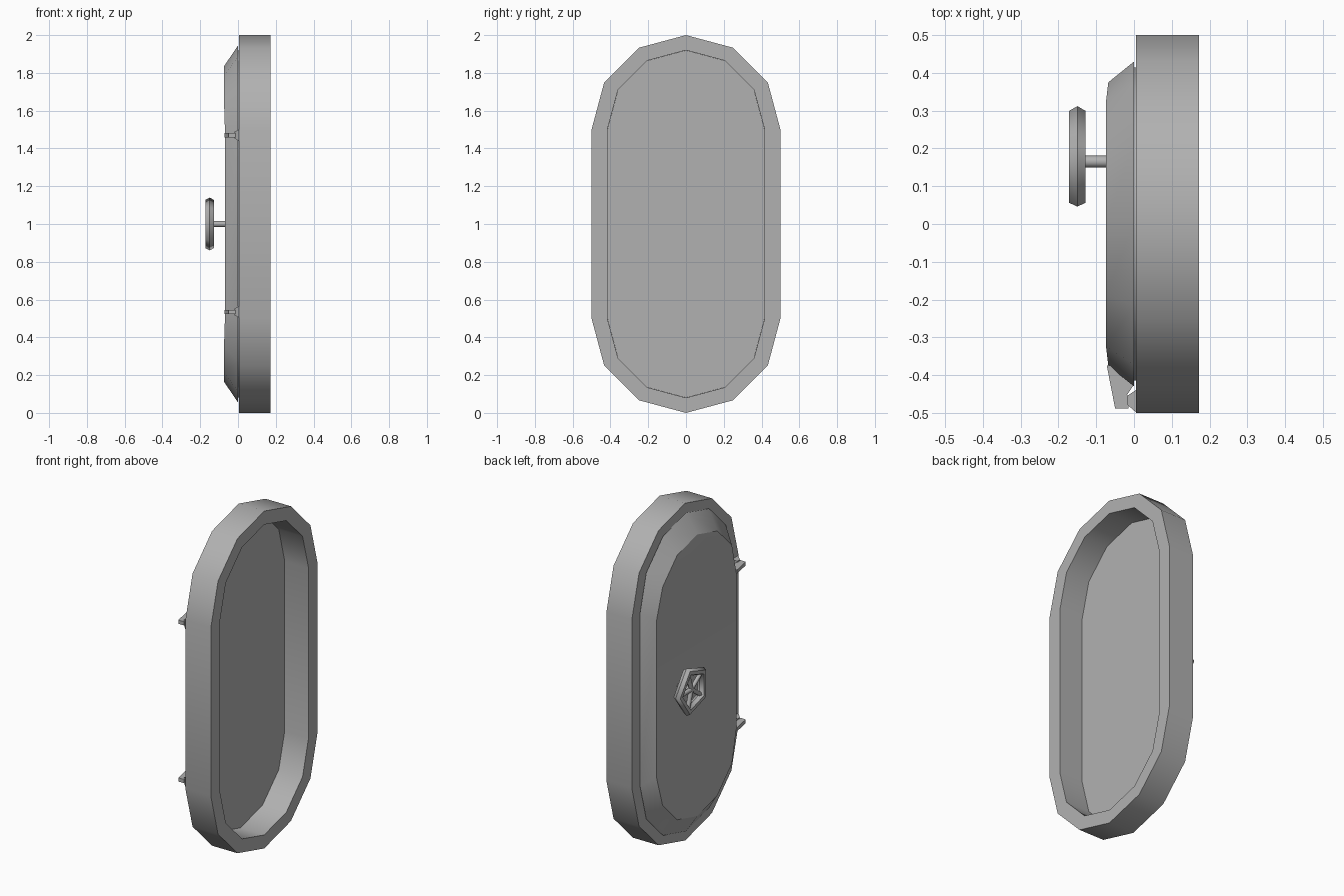
import bpy, bmesh, math
from math import sin, cos, pi
from mathutils import Vector

if "Cube" in bpy.data.objects:
    bpy.data.objects.remove(bpy.data.objects["Cube"])

# Dark grey paint shared by every part
paint = bpy.data.materials.new("dark_grey_paint")
paint.diffuse_color = (0.44, 0.44, 0.44, 1)
paint.use_nodes = True
paint.node_tree.nodes["Principled BSDF"].inputs["Base Color"].default_value = paint.diffuse_color


def make(name, bm, angle=40):
    bmesh.ops.recalc_face_normals(bm, faces=bm.faces)
    me = bpy.data.meshes.new(name)
    bm.to_mesh(me)
    bm.free()
    me.materials.append(paint)
    ob = bpy.data.objects.new(name, me)
    bpy.context.collection.objects.link(ob)
    bpy.ops.object.select_all(action='DESELECT')
    ob.select_set(True)
    bpy.context.view_layer.objects.active = ob
    if angle:
        bpy.ops.object.shade_smooth_by_angle(angle=math.radians(angle))
    return ob


def capsule(r, half, x, x_side=None):
    """Pill outline; x_side shifts the corners of the straight sides."""
    pts = []
    for end in (1, -1):
        for i in range(7):
            a = i * pi / 6 + (0 if end > 0 else pi)
            px = x_side if x_side is not None and i in (0, 6) else x
            pts.append((px, r * cos(a), 1 + end * half + r * sin(a)))
    return pts


def loft(bm, loops, closed=False, caps=True):
    rings = [[bm.verts.new(p) for p in lp] for lp in loops]
    pairs = list(zip(rings, rings[1:]))
    if closed:
        pairs.append((rings[-1], rings[0]))
    for a, b in pairs:
        n = len(a)
        for i in range(n):
            j = (i + 1) % n
            bm.faces.new((a[i], a[j], b[j], b[i]))
    if caps and not closed:
        bm.faces.new(rings[0])
        bm.faces.new(rings[-1])
    return rings


# Frame ring
bm = bmesh.new()
loft(bm, [capsule(0.5, 0.5, 0.005), capsule(0.5, 0.5, 0.172),
          capsule(0.415, 0.505, 0.172), capsule(0.415, 0.505, 0.005)], closed=True)
make("door_frame", bm)

# Door panel: chamfered rim, outer face closed in planar cross strips
bm = bmesh.new()
back, f = loft(bm, [capsule(0.43, 0.515, 0.0), capsule(0.375, 0.46, -0.074, -0.068)], caps=False)
bm.faces.new(back)
bm.faces.new((f[0], f[6], f[7], f[13]))
for o in (0, 7):
    bm.faces.new((f[o], f[o + 1], f[o + 5], f[o + 6]))
    bm.faces.new(f[o + 1:o + 6])
make("door_panel", bm, 31)

# Plug that seats the door in the frame opening
bm = bmesh.new()
loft(bm, [capsule(0.4145, 0.505, -0.005), capsule(0.4145, 0.505, 0.016)])
make("door_plug", bm)

# Hand wheel: five-sided ring with a hexagonal section
CY, CZ, CX = 0.165, 1.0, -0.150
bm = bmesh.new()
loops = []
for k in range(5):
    a = 2 * pi * k / 5
    loops.append([(CX + 0.025 * sin(t * pi / 3),
                   CY + (0.122 + 0.025 * cos(t * pi / 3)) * cos(a),
                   CZ + (0.122 + 0.025 * cos(t * pi / 3)) * sin(a)) for t in range(6)])
rings = loft(bm, loops, closed=True)
# Keep the long creases sharp, blend round the five corners
for face in bm.faces:
    face.smooth = True
ring_of = {v: k for k, ring in enumerate(rings) for v in ring}
for e in bm.edges:
    e.smooth = ring_of[e.verts[0]] == ring_of[e.verts[1]]
make("wheel_rim", bm, 0)


def rod(name, p, q, r, n):
    p, q = Vector(p), Vector(q)
    d = (q - p).normalized()
    u = d.cross(Vector((0, 0, 1)) if abs(d.z) < 0.9 else Vector((1, 0, 0))).normalized()
    v = d.cross(u)
    bm = bmesh.new()
    loft(bm, [[c + r * (u * cos(2 * pi * i / n) + v * sin(2 * pi * i / n))
               for i in range(n)] for c in (p, q)])
    return make(name, bm, 65)


# Shaft and spokes
rod("wheel_shaft", (-0.155, CY, CZ), (-0.066, CY, CZ), 0.016, 10)
for k in range(5):
    a = 2 * pi * k / 5
    rod(f"wheel_spoke_{k}", (CX, CY, CZ),
        (CX, CY + 0.115 * cos(a), CZ + 0.115 * sin(a)), 0.013, 6)

# Hinges: a flat door arm resting in a tapered frame lug
ARM = [(-0.072, -0.375), (-0.05, -0.488), (-0.014, -0.488),
       (-0.018, -0.452), (0, -0.425), (-0.04, -0.375)]
for label, z in (("upper", 1.47), ("lower", 0.535)):
    bm = bmesh.new()
    loft(bm, [[(x, y, z + s * 0.011) for x, y in ARM] for s in (-1, 1)])
    make(f"{label}_hinge_arm", bm, 0)
    bm = bmesh.new()
    loft(bm, [[(x, y, z + s * h) for y, s in ((y0, -1), (y1, -1), (y1, 1), (y0, 1))]
              for x, y0, y1, h in ((0.007, -0.438, -0.5, 0.031), (-0.018, -0.455, -0.478, 0.018))])
    make(f"{label}_hinge_lug", bm, 0)
